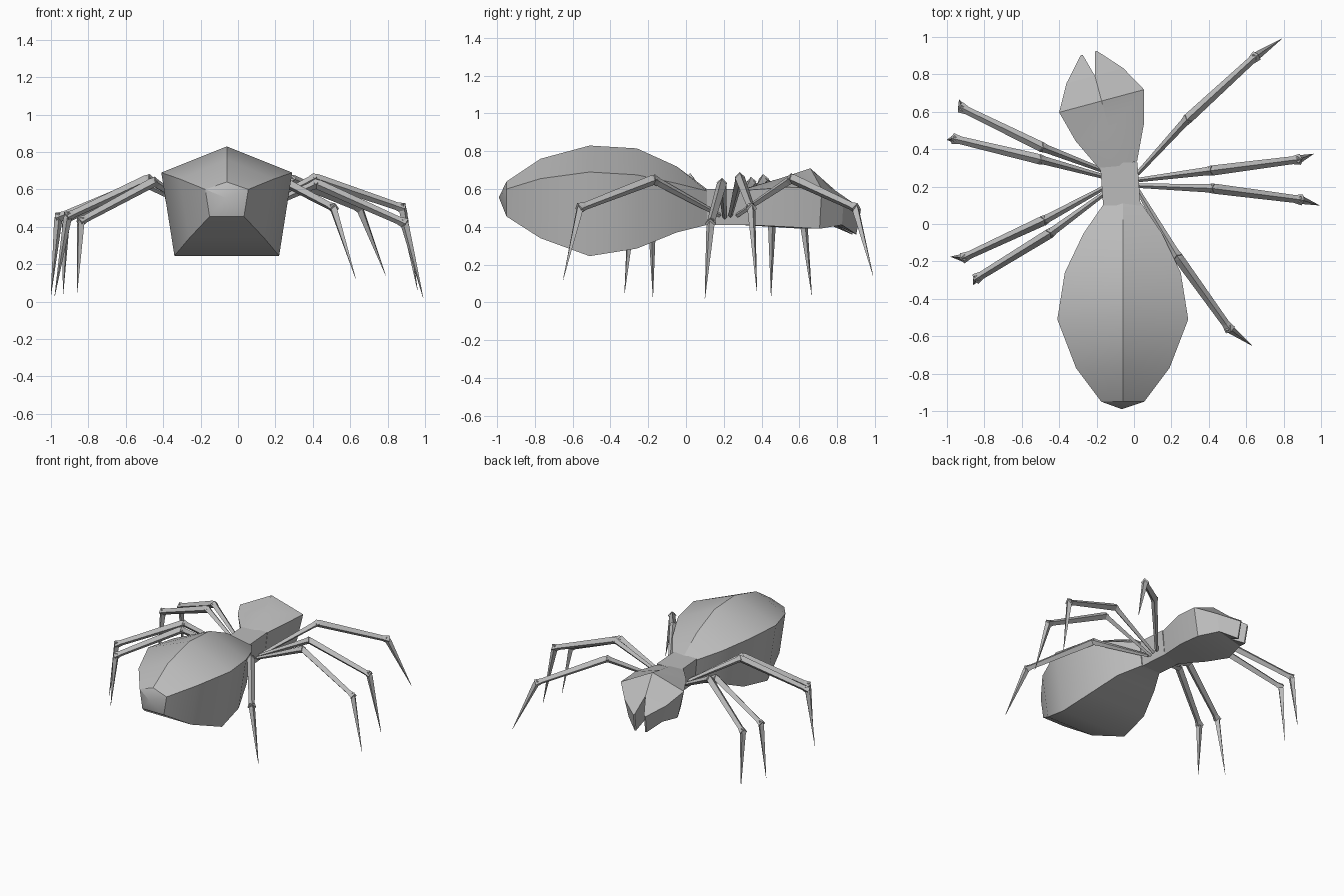
import bpy, bmesh, math
from mathutils import Vector, Matrix

if "Cube" in bpy.data.objects:
    bpy.data.objects.remove(bpy.data.objects["Cube"])

grey = bpy.data.materials.new("shell_grey")
grey.use_nodes = True
COLOUR = (0.5, 0.5, 0.5, 1)
grey.diffuse_color = COLOUR
grey.node_tree.nodes["Principled BSDF"].inputs["Base Color"].default_value = COLOUR


def finish(name, bm, smooth=True):
    bmesh.ops.recalc_face_normals(bm, faces=bm.faces)
    mesh = bpy.data.meshes.new(name)
    bm.to_mesh(mesh)
    bm.free()
    mesh.materials.append(grey)
    ob = bpy.data.objects.new(name, mesh)
    bpy.context.collection.objects.link(ob)
    if smooth:
        bpy.ops.object.select_all(action='DESELECT')
        ob.select_set(True)
        bpy.context.view_layer.objects.active = ob
        bpy.ops.object.shade_smooth_by_angle(angle=math.radians(30))
    return ob


def bridge(bm, a, b):
    n = len(a)
    for i in range(n):
        bm.faces.new((a[i], a[(i + 1) % n], b[(i + 1) % n], b[i]))


def five_sided(bm, stations, frame):
    """Loft five-sided rings: (along, half width, top, side, bottom)."""
    rings = []
    for y, w, top, side, bottom in stations:
        pts = ((0, top), (w, side), (w * .8, bottom), (-w * .8, bottom), (-w, side))
        rings.append([bm.verts.new(frame @ Vector((x, y, z))) for x, z in pts])
    for a, b in zip(rings, rings[1:]):
        bridge(bm, a, b)
    return rings


# Abdomen, with a blunt cone at its end
bm = bmesh.new()
frame = Matrix.Translation((-.06, 0, 0))
rings = five_sided(bm, [
    (-.95, .115, .64, .60, .455), (-.77, .25, .76, .655, .34),
    (-.51, .35, .83, .69, .245), (-.26, .31, .815, .675, .285),
    (-.05, .21, .72, .63, .37), (.11, .10, .60, .59, .41)], frame)
tip = bm.verts.new((-.065, -.99, .555))
for i in range(5):
    bm.faces.new((rings[0][i], rings[0][(i + 1) % 5], tip))
bm.faces.new(rings[-1])
finish("abdomen", bm)

# Waist: a flat-topped box between abdomen and head
bm = bmesh.new()
ends = [[bm.verts.new((cx + sx * w, y, z)) for sx, w, z in
         ((-1, .10, .60), (1, .10, .60), (1, .08, .41), (-1, .08, .41))]
        for cx, y in ((-.065, .10), (-.082, .33))]
bridge(bm, *ends)
for end in ends:
    bm.faces.new(end)
finish("waist", bm)

# Head, turned slightly to its right
head_frame = Matrix.Translation((-.08, .31, 0)) @ Matrix.Rotation(math.radians(15), 4, 'Z')
bm = bmesh.new()
rings = five_sided(bm, [
    (0, .10, .60, .595, .41), (.19, .19, .655, .61, .40),
    (.36, .235, .71, .60, .39), (.50, .157, .59, .54, .41)], head_frame)
for end in (rings[0], rings[-1]):
    bm.faces.new(end)
finish("head", bm)

# Mandibles: a pair of wedges with a notch between them
for side, name in ((1, "left_mandible"), (-1, "right_mandible")):
    bm = bmesh.new()
    base = [(0, .50, .59), (.157, .50, .54), (.126, .50, .41), (0, .50, .41)]
    point = [(.034, .625, .50), (.045, .625, .49), (.045, .60, .36), (.034, .60, .36)]
    loops = [[bm.verts.new(head_frame @ Vector((side * x, y, z))) for x, y, z in loop]
             for loop in (base, point)]
    bridge(bm, *loops)
    for loop in loops:
        bm.faces.new(loop)
    finish(name, bm)


def limb(bm, start, end, profile):
    """Four-sided tapered rod, ridge upward: profile of (fraction, radius)."""
    a, b = Vector(start), Vector(end)
    d = (b - a).normalized()
    across = d.cross(Vector((0, 0, 1))).normalized()
    up = across.cross(d)
    rings = [[bm.verts.new(a.lerp(b, t) + v * r) for v in (up, across, -up, -across)]
             for t, r in profile]
    for p, q in zip(rings, rings[1:]):
        bridge(bm, p, q)
    bm.faces.new(rings[0])
    bm.faces.new(rings[-1])


# Legs: root, knee, ankle and foot tip
LEGS = {
    "left_leg_1": ((.02, .27, .46), (.285, .56, .655), (.65, .895, .50), (.79, .99, .14)),
    "left_leg_2": ((.02, .235, .46), (.41, .285, .66), (.88, .345, .50), (.96, .375, .06)),
    "left_leg_3": ((.02, .205, .45), (.42, .19, .63), (.89, .13, .42), (.99, .10, .02)),
    "left_leg_4": ((.02, .18, .46), (.23, -.17, .65), (.51, -.56, .50), (.63, -.65, .12)),
    "right_leg_1": ((-.15, .28, .46), (-.49, .41, .65), (-.92, .62, .44), (-.935, .665, .04)),
    "right_leg_2": ((-.15, .25, .46), (-.50, .345, .635), (-.96, .455, .45), (-1, .45, .035)),
    "right_leg_3": ((-.15, .20, .46), (-.48, .02, .655), (-.91, -.18, .455), (-.98, -.175, .03)),
    "right_leg_4": ((-.15, .17, .46), (-.45, -.05, .64), (-.84, -.29, .43), (-.86, -.325, .05)),
}
for name, (root, knee, ankle, foot) in LEGS.items():
    bm = bmesh.new()
    limb(bm, root, knee, ((0, .012), (.93, .022), (1.02, .028)))
    limb(bm, knee, ankle, ((-.02, .022), (.03, .027), (.93, .021), (1.02, .03)))
    limb(bm, ankle, foot, ((-.05, .018), (.04, .022), (1, .001)))
    finish(name, bm, smooth=False)
